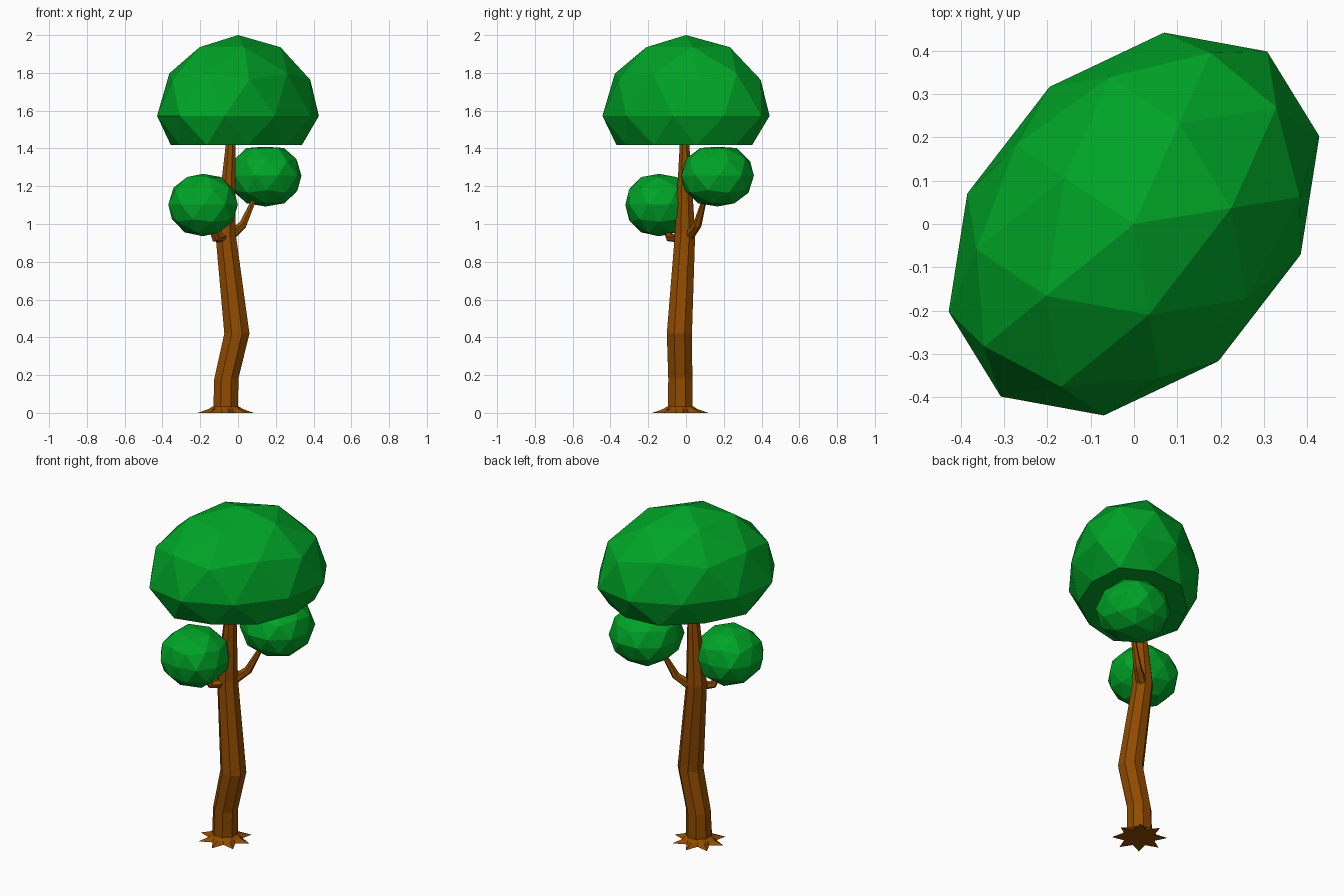
import bpy, bmesh
from math import cos, sin, pi, radians, atan2
from mathutils import Vector, Matrix

if "Cube" in bpy.data.objects:
    bpy.data.objects.remove(bpy.data.objects["Cube"])


def material(name, color):
    m = bpy.data.materials.new(name)
    m.diffuse_color = (*color, 1)
    m.use_nodes = True
    m.node_tree.nodes["Principled BSDF"].inputs["Base Color"].default_value = m.diffuse_color
    return m


BARK = material("bark", (0.28, 0.07, 0.0))
LEAF = material("leaf", (0.0, 0.37, 0.02))


def finish(bm, name, mat):
    bmesh.ops.recalc_face_normals(bm, faces=bm.faces[:])
    me = bpy.data.meshes.new(name)
    bm.to_mesh(me)
    bm.free()
    me.materials.append(mat)
    ob = bpy.data.objects.new(name, me)
    bpy.context.collection.objects.link(ob)
    return ob


def bridge(bm, a, b):
    n = len(a)
    for i in range(n):
        j = (i + 1) % n
        bm.faces.new((a[i], a[j], b[j], b[i]))


def tube(name, path, sides, level=False):
    """Faceted tube through (x, y, z, radius) points; level keeps rings horizontal."""
    bm = bmesh.new()
    pts = [Vector(p[:3]) for p in path]
    rings = []
    for k, p in enumerate(pts):
        d = pts[min(k + 1, len(pts) - 1)] - pts[max(k - 1, 0)]
        rot = Matrix() if level else Vector((0, 0, 1)).rotation_difference(d).to_matrix().to_4x4()
        r = path[k][3]
        rings.append([bm.verts.new(p + rot @ Vector((r * cos(t), r * sin(t), 0)))
                      for t in (2 * pi * (i + 0.5) / sides for i in range(sides))])
    for a, b in zip(rings, rings[1:]):
        bridge(bm, a, b)
    bm.faces.new(rings[0])
    bm.faces.new(rings[-1])
    return finish(bm, name, BARK)


def foliage(name, center, radii, low=-1, high=1, spin=0, turn=0, square=0, tuck=1):
    """Low-poly leaf clump: scaled icosphere flattened at low / high."""
    bm = bmesh.new()
    bmesh.ops.create_icosphere(bm, subdivisions=2, radius=1)
    pre, post = Matrix.Rotation(radians(spin), 3, 'Z'), Matrix.Rotation(radians(turn), 3, 'Z')
    for v in bm.verts:
        p = pre @ v.co
        s = 1 + square * abs(sin(2 * atan2(p.y, p.x)))   # fuller on the diagonals
        if p.z < low:
            s *= tuck                                    # pull in the flat underside
        p.x, p.y, p.z = p.x * s, p.y * s, min(max(p.z, low), high)
        v.co = post @ Vector(a * b for a, b in zip(p, radii)) + Vector(center)
    return finish(bm, name, LEAF)


# Bent trunk
tube("trunk", [(-0.065, -0.03, 0.02, 0.071), (-0.062, -0.03, 0.18, 0.069),
               (-0.006, -0.035, 0.42, 0.072), (-0.066, -0.005, 0.95, 0.058),
               (-0.037, -0.008, 1.46, 0.025)], 8, level=True)

# Star-shaped root flare, concave up to the trunk
bm = bmesh.new()
c = Vector((-0.065, -0.03, 0))
rings = []
for tip, valley, z in ((0.15, 0.088, 0), (0.092, 0.078, 0.02), (0.068, 0.066, 0.035)):
    ring = []
    for i in range(16):
        t = 2 * pi * (i + 0.3) / 16
        r = valley if i % 2 else tip
        ring.append(bm.verts.new(c + Vector((r * cos(t), r * sin(t), z))))
    rings.append(ring)
for a, b in zip(rings, rings[1:]):
    bridge(bm, a, b)
for ring, z in ((rings[0], 0), (rings[-1], 0.035)):
    mid = bm.verts.new(c + Vector((0, 0, z)))
    for i in range(16):
        bm.faces.new((ring[i], ring[(i + 1) % 16], mid))
finish(bm, "roots", BARK)

# Two side branches
tube("right_branch", [(-0.05, 0.01, 0.93, 0.030), (0.025, 0.06, 0.995, 0.023),
                      (0.09, 0.1, 1.14, 0.012)], 6)
tube("left_branch", [(-0.07, -0.03, 0.93, 0.030), (-0.12, -0.085, 0.925, 0.022),
                     (-0.155, -0.12, 1.02, 0.014)], 6)

# Leaf clumps
foliage("crown", (0, 0, 1.572), (0.505, 0.365, 0.428), low=-0.36, spin=24, turn=48, tuck=0.93)
foliage("left_clump", (-0.185, -0.143, 1.102), (0.184, 0.178, 0.172),
        low=-0.97, high=0.95, square=0.09)
foliage("right_clump", (0.145, 0.166, 1.256), (0.190, 0.193, 0.172),
        low=-0.95, high=0.89, spin=20, square=0.08)
